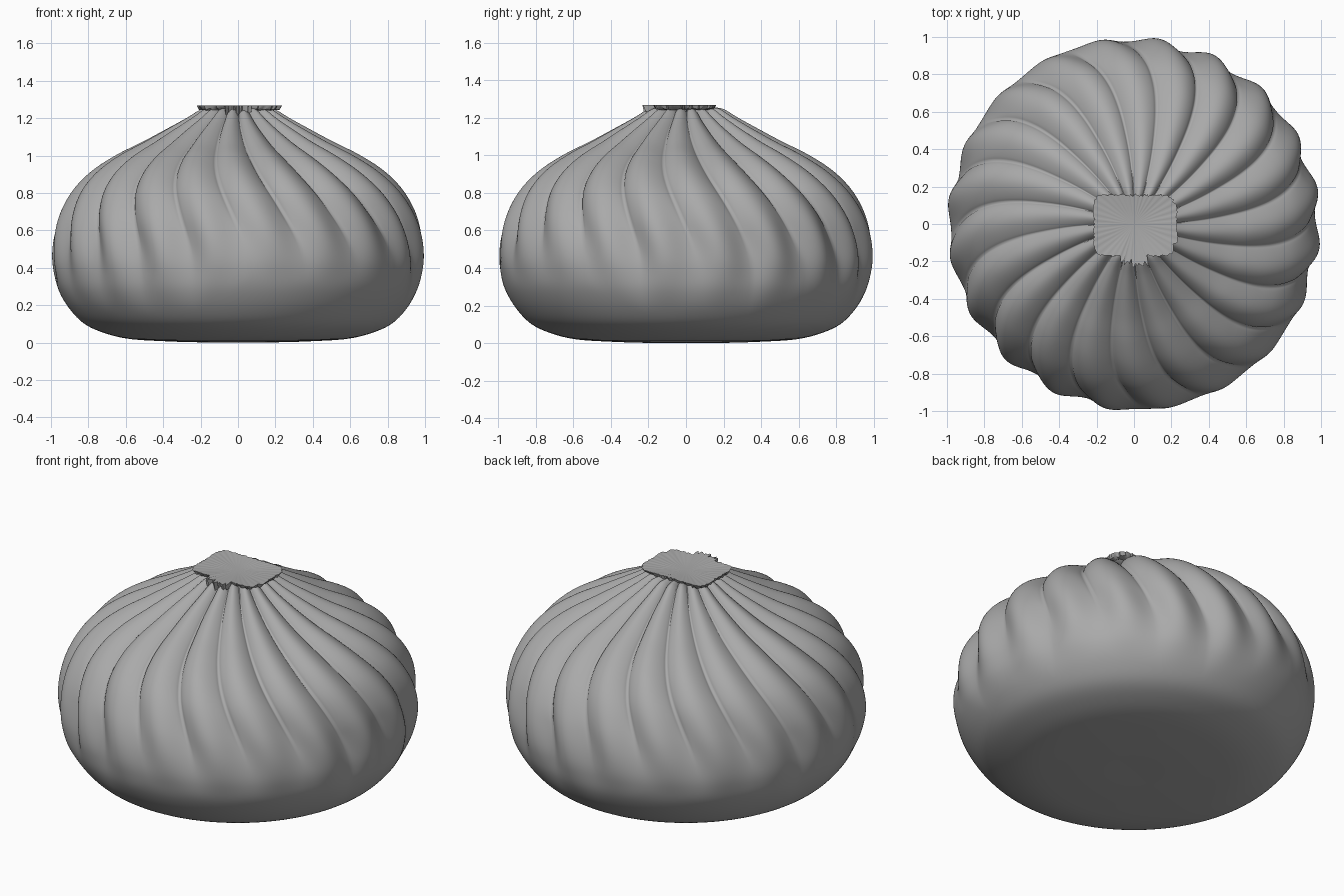
import bpy, math, random
from mathutils import Vector

if "Cube" in bpy.data.objects:
    bpy.data.objects.remove(bpy.data.objects["Cube"])

random.seed(4)
PLEATS, SEG, SUB = 20, 400, 6

dough = bpy.data.materials.new("grey dough")
dough.diffuse_color = (0.4, 0.4, 0.4, 1)
dough.use_nodes = True
dough.node_tree.nodes["Principled BSDF"].inputs["Base Color"].default_value = dough.diffuse_color

# Outer profile (radius, height) from the base centre to the neck
PROFILE = [(0.0, 0.004), (0.2, 0.002), (0.4, 0.008), (0.58, 0.02), (0.71, 0.05),
           (0.82, 0.10), (0.90, 0.18), (0.96, 0.28), (0.99, 0.38), (1.0, 0.47),
           (0.992, 0.57), (0.965, 0.67), (0.915, 0.77), (0.85, 0.855), (0.76, 0.935),
           (0.64, 1.01), (0.51, 1.075), (0.38, 1.145), (0.28, 1.20), (0.205, 1.245),
           (0.16, 1.255)]


def smooth(a, b, x):
    t = min(1, max(0, (x - a) / (b - a)))
    return t * t * (3 - 2 * t)


def spline(pts, sub):
    p = [Vector(q) for q in pts]
    p = [2 * p[0] - p[1]] + p + [2 * p[-1] - p[-2]]
    out = []
    for i in range(1, len(p) - 2):
        a, b, c, d = p[i - 1:i + 3]
        for k in range(sub):
            t = k / sub
            out.append(0.5 * (2 * b + (c - a) * t + (2 * a - 5 * b + 4 * c - d) * t * t
                              + (3 * b - a - 3 * c + d) * t ** 3))
    return out + [p[-2]]


def ring_mesh(name, centre_a, rings, centre_b):
    """Join closed rings of equal length, with a fan at the start and end."""
    n = len(rings[0])
    verts = [centre_a] + [v for r in rings for v in r] + [centre_b]
    faces = [(0, 1 + (j + 1) % n, 1 + j) for j in range(n)]
    for i in range(len(rings) - 1):
        a, b = 1 + i * n, 1 + (i + 1) * n
        faces += [(a + j, a + (j + 1) % n, b + (j + 1) % n, b + j) for j in range(n)]
    a = 1 + (len(rings) - 1) * n
    faces += [(a + j, a + (j + 1) % n, len(verts) - 1) for j in range(n)]
    me = bpy.data.meshes.new(name)
    me.from_pydata(verts, [], faces)
    me.materials.append(dough)
    ob = bpy.data.objects.new(name, me)
    bpy.context.collection.objects.link(ob)
    for f in me.polygons:
        f.use_smooth = True
    return ob


# Bun body: lathed profile with twisted, creased pleats on the upper part
curve = spline(PROFILE, SUB)
start = [random.uniform(0.2, 0.42) for _ in range(PLEATS)]   # height where each fold fades
depth = [random.uniform(0.8, 1.15) for _ in range(PLEATS)]
rings = []
for i in range(1, len(curve)):
    r, z = curve[i]
    t = (curve[min(i + 1, len(curve) - 1)] - curve[i - 1]).normalized()
    nr, nz = t.y, -t.x
    # the mesh columns follow the folds: out from the neck, then curling down
    twist = math.radians(-19 + 22.5 * (1 - smooth(0.35, 1.45, z)))
    sharp = 0.85 * smooth(0.4, 0.85, z)
    ring = []
    for j in range(SEG):
        u = j / SEG * PLEATS
        ang = 2 * math.pi * j / SEG + twist
        k, f = int(u), u % 1.0
        k2 = (k + 1) % PLEATS
        s0 = start[k] * (1 - f) + start[k2] * f
        amp = 0.058 * smooth(s0 - 0.08, s0 + 0.38, z) * min(1, 0.25 + r * 0.95)
        amp *= depth[k] * (1 - f) + depth[k2] * f
        f = f ** 0.88                                      # lean the fold to one side
        groove = (1 - sharp) * (0.5 + 0.5 * math.cos(2 * math.pi * f)) \
            + sharp * (1 - abs(math.sin(math.pi * f)) ** 0.7)
        d = -amp * groove
        rr = r + nr * d
        ring.append((rr * math.cos(ang), rr * math.sin(ang), max(0, z + nz * d)))
    rings.append(ring)
ring_mesh("bun_body", (0, 0, 0.004), rings, (0, 0, 1.235))

# Gathered tip: thin, squarish, ragged flap of dough closing the neck
N = 160
rim, under, root, mid = [], [], [], []
for j in range(N):
    a = 2 * math.pi * j / N
    c, s = math.cos(a), math.sin(a)
    hx = 0.215
    hy = 0.155 if s > 0 else 0.17
    r = ((abs(c) / hx) ** 9 + (abs(s) / hy) ** 9) ** (-1 / 9)
    r += random.uniform(-0.006, 0.006) + (0.015 if c > 0.9 else 0)
    tooth = s < -0.9 and abs(c) < 0.38
    if tooth:                                              # torn fringe at the front
        r += random.uniform(0.02, 0.06)
    fold = 0.0007 * math.sin(a * 40)
    low = random.uniform(1.205, 1.24) if tooth else 1.25 + random.uniform(-0.006, 0.006)
    mid.append((0.5 * r * c, 0.5 * r * s, 1.26 + fold))
    rim.append((r * c, r * s, 1.268 + fold))
    under.append((0.95 * r * c, 0.95 * r * s, low))
    root.append((0.75 * r * c, 0.75 * r * s, 1.24))
tip = ring_mesh("gathered_tip", (0, 0, 1.245), [root, under, rim, mid], (0, 0, 1.256))
bpy.ops.object.select_all(action='DESELECT')
tip.select_set(True)
bpy.context.view_layer.objects.active = tip
bpy.ops.object.shade_smooth_by_angle(angle=math.radians(40))
